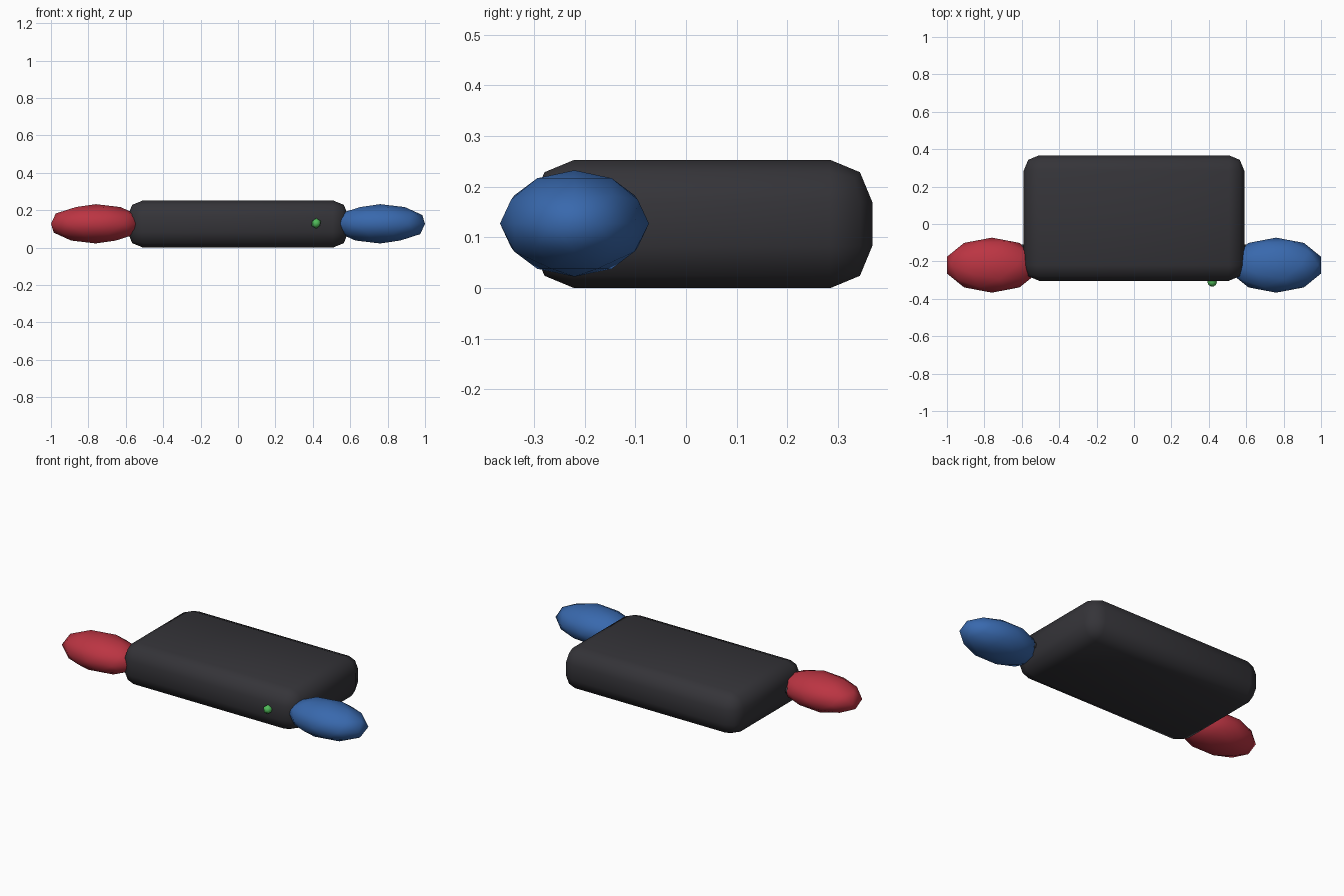
import bpy
import math
from mathutils import Vector

if "Cube" in bpy.data.objects:
    bpy.data.objects.remove(bpy.data.objects["Cube"])


def material(name, rgb):
    m = bpy.data.materials.new(name)
    m.diffuse_color = (*rgb, 1)
    m.use_nodes = True
    m.node_tree.nodes["Principled BSDF"].inputs["Base Color"].default_value = m.diffuse_color
    return m


dark = material("charcoal", (0.035, 0.034, 0.04))
red = material("red", (0.5, 0.035, 0.055))
blue = material("blue", (0.04, 0.14, 0.42))
green = material("green", (0.08, 0.5, 0.1))


def finish(name, mat, scale=(1, 1, 1)):
    ob = bpy.context.object
    ob.name = name
    ob.scale = scale
    ob.data.materials.append(mat)
    bpy.ops.object.transform_apply(location=False, rotation=False, scale=True)
    bpy.ops.object.shade_smooth()
    return ob


def ball(name, loc, radii, mat, subdivisions):
    bpy.ops.mesh.primitive_ico_sphere_add(subdivisions=subdivisions, radius=1, location=loc)
    return finish(name, mat, radii)


# Rounded slab body
bpy.ops.mesh.primitive_cube_add(size=1, location=(0, 0.032, 0.1265))
body = finish("body", dark, (1.18, 0.671, 0.253))
bevel = body.modifiers.new("rounding", "BEVEL")
bevel.width = 0.083
bevel.segments = 2

# Side grips with short connecting rods tucked behind them
for side, label, mat in ((-1, "left", red), (1, "right", blue)):
    ball(label + "_grip", (side * 0.76, -0.22, 0.1275), (0.252, 0.147, 0.105), mat, 2)
    bpy.ops.mesh.primitive_cylinder_add(vertices=8, radius=0.022, depth=0.12,
                                        location=(side * 0.61, -0.132, 0.1275),
                                        rotation=(0, math.pi / 2, 0))
    finish(label + "_connector", dark)
    bpy.ops.object.shade_smooth_by_angle(angle=math.radians(50))

# Indicator light on the front edge
ball("indicator_light", (0.418, -0.31, 0.13), (0.028, 0.028, 0.028), green, 1)
